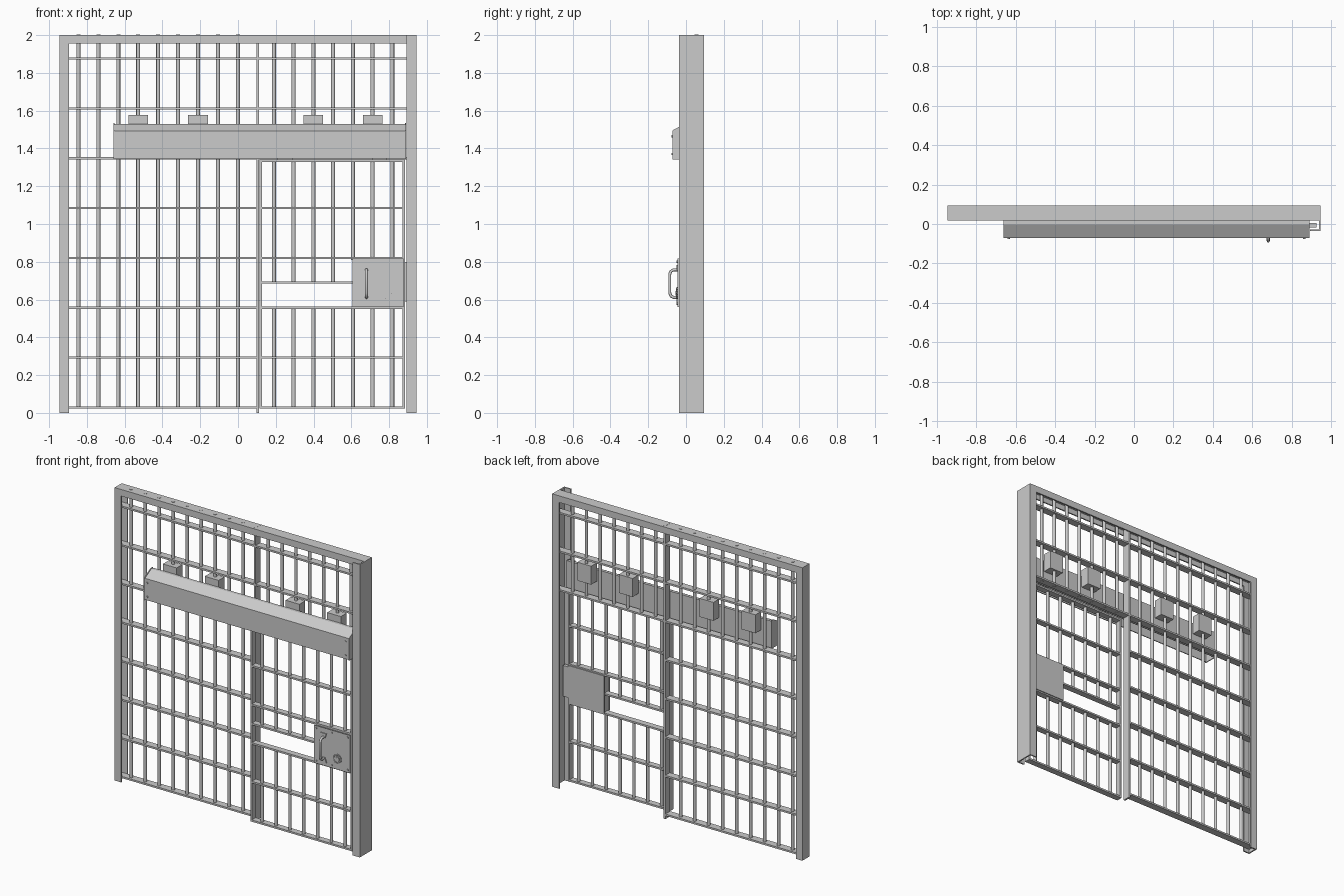
import bpy, bmesh, math
from mathutils import Vector, Matrix

if "Cube" in bpy.data.objects:
    bpy.data.objects.remove(bpy.data.objects["Cube"])


def finish(name, bm, smooth=False):
    bmesh.ops.recalc_face_normals(bm, faces=bm.faces)
    me = bpy.data.meshes.new(name)
    bm.to_mesh(me)
    bm.free()
    ob = bpy.data.objects.new(name, me)
    bpy.context.collection.objects.link(ob)
    if smooth:
        bpy.ops.object.select_all(action='DESELECT')
        ob.select_set(True)
        bpy.context.view_layer.objects.active = ob
        bpy.ops.object.shade_smooth_by_angle(angle=math.radians(40))
    return ob


def add_box(bm, x, y, z):
    size = Vector((x[1] - x[0], y[1] - y[0], z[1] - z[0]))
    mid = Vector((sum(x) / 2, sum(y) / 2, sum(z) / 2))
    bmesh.ops.create_cube(bm, size=1, matrix=Matrix.Translation(mid) @ Matrix.Diagonal((*size, 1)))


def boxes(name, items):
    bm = bmesh.new()
    for it in items:
        add_box(bm, *it)
    return finish(name, bm)


def add_rod(bm, a, b, r, seg=12):
    a, b = Vector(a), Vector(b)
    rot = (b - a).to_track_quat('Z', 'Y').to_matrix().to_4x4()
    bmesh.ops.create_cone(bm, cap_ends=True, segments=seg, radius1=r, radius2=r,
                          depth=(b - a).length, matrix=Matrix.Translation((a + b) / 2) @ rot)


def rods(name, items, seg=12):
    bm = bmesh.new()
    for a, b, r in items:
        add_rod(bm, a, b, r, seg)
    return finish(name, bm, True)


def prism(name, profile, axis_map, lo, hi):
    """Extrude a closed 2D profile; axis_map turns (u, v, w) into xyz."""
    bm = bmesh.new()
    ends = [[bm.verts.new(axis_map(u, v, w)) for u, v in profile] for w in (lo, hi)]
    n = len(profile)
    bm.faces.new(ends[0])
    bm.faces.new(ends[1])
    for i in range(n):
        j = (i + 1) % n
        bm.faces.new((ends[0][i], ends[0][j], ends[1][j], ends[1][i]))
    return finish(name, bm)


def channel(a0, a1, y0, y1, t=0.009):
    """C section: web at a0, open towards a1."""
    s = t if a1 > a0 else -t
    return [(a0, y0), (a1, y0), (a1, y0 + t), (a0 + s, y0 + t),
            (a0 + s, y1 - t), (a1, y1 - t), (a1, y1), (a0, y1)]


# Outer frame: three inward facing channels, the right one deeper to receive the door
FY, BY = 0.018, 0.094
prism('left_post', channel(-0.945, -0.895, FY, BY), lambda u, v, w: (u, v, w), 0, 2)
prism('right_post', channel(0.945, 0.892, -0.036, BY), lambda u, v, w: (u, v, w), 0, 2)
prism('top_rail', channel(2, 1.955, FY, BY), lambda u, v, w: (w, v, u), -0.937, 0.937)

# Fixed grille
CY = 0.056
levels = [0.029 + 0.2638 * i for i in range(8)]
flat = 0.006
boxes('fixed_cross_bars',
      [((-0.935, 0.1), (0.031, 0.081), (z - flat, z + flat)) for z in levels]
      + [((0.11, 0.935), (0.031, 0.081), (z - flat, z + flat)) for z in levels[5:]])
boxes('dividing_bar', [((0.099, 0.111), (0.03, 0.082), (0, 2.001))])
left_x = [-0.845 + 0.1056 * i for i in range(9)]
door_x = [0.19 + 0.1045 * i for i in range(7)]
rods('fixed_upright_bars',
     [((x, CY, 0.025), (x, CY, 2.002), 0.0105) for x in left_x]
     + [((x, CY, 1.34), (x, CY, 1.993), 0.0105) for x in door_x])

# Clamp blocks holding the track cover to the bars
boxes('clamp_blocks', [((x - 0.052, x + 0.052), (FY, 0.08), (1.45, 1.576))
                       for x in (left_x[3], left_x[6], door_x[2], door_x[5])])

# Track cover: folded sheet with a sloped top and open bottom, plus end caps
cover = [(0.018, 1.346), (0.018, 1.53), (-0.002, 1.53), (-0.07, 1.492), (-0.07, 1.346),
         (-0.064, 1.346), (-0.064, 1.488), (0.0, 1.524), (0.012, 1.524), (0.012, 1.346)]
prism('track_cover', cover, lambda u, v, w: (w, u, v), -0.655, 0.885)
cap = [(0.018, 1.342), (0.018, 1.534), (-0.003, 1.534), (-0.072, 1.495), (-0.072, 1.342)]
for side, x in (('left', -0.66), ('right', 0.884)):
    prism('track_cover_cap_' + side, cap, lambda u, v, w: (w, u, v), x, x + 0.006)
rods('cover_rivets', [((x, -0.069, z), (x, -0.076, z), 0.006)
                      for x in (-0.635, 0.862) for z in (1.37, 1.465)], 10)
boxes('track_rail', [((-0.655, 0.885), (-0.02, 0.012), (1.43, 1.445))])
boxes('door_hangers', [((x - 0.04, x + 0.04), (-0.013, -0.005), (1.33, 1.432)) for x in (0.25, 0.75)])

# Sliding door
DY = (-0.03, 0.012)
DC = -0.009
door_z = levels[:5] + [1.335]
boxes('door_frame',
      [((0.114, 0.126), DY, (0.023, 1.341)), ((0.872, 0.884), DY, (0.023, 1.341))]
      + [((0.126, 0.872), DY, (z - flat, z + flat)) for z in door_z]
      + [((0.126, 0.61), DY, (0.684, 0.696))])
uprights = []
for x in door_x:
    top_start = 0.69 if x < 0.6 else 0.81
    uprights += [((x, DC, 0.025), (x, DC, levels[2]), 0.0105),
                 ((x, DC, top_start), (x, DC, 1.335), 0.0105)]
rods('door_upright_bars', uprights)

# Lock case with cover plate, rivets and keeper
boxes('lock_case', [((0.61, 0.872), (-0.04, 0.014), (0.565, 0.812)),
                    ((0.605, 0.876), (-0.044, -0.038), (0.56, 0.817)),
                    ((0.605, 0.876), (0.012, 0.018), (0.56, 0.817))])
rods('lock_rivets', [((x, -0.043, z), (x, -0.049, z), 0.006)
                     for x in (0.622, 0.74, 0.86) for z in (0.578, 0.8)], 10)
boxes('lock_keeper', [((0.876, 0.925), (-0.018, 0.006), (0.59, 0.8))])

# Pull handle: rounded loop on two flared feet
cu = bpy.data.curves.new('pull_handle', 'CURVE')
cu.dimensions = '3D'
cu.bevel_depth = 0.008
cu.bevel_resolution = 2
cu.use_fill_caps = True
sp = cu.splines.new('POLY')
path = [(-0.042, 0.757), (-0.066, 0.757), (-0.079, 0.75), (-0.086, 0.735),
        (-0.086, 0.635), (-0.079, 0.618), (-0.066, 0.611), (-0.042, 0.611)]
sp.points.add(len(path) - 1)
for p, (y, z) in zip(sp.points, path):
    p.co = (0.68, y, z, 1)
sp.use_smooth = True
bpy.context.collection.objects.link(bpy.data.objects.new('pull_handle', cu))
for name, z, d in (('handle_foot_top', 0.75, 1), ('handle_foot_bottom', 0.618, -1)):
    foot = [(-0.01, 0), (0.01, 0), (0.022, 0.033 * d), (-0.022, 0.033 * d)]
    prism(name, foot, lambda u, v, w, z=z: (0.68 + u, w, z + v), -0.05, -0.043)

# Keyhole escutcheon: stepped disc, ring of studs and dark slot shape
kx, kz = 0.782, 0.634
studs = [((kx + 0.026 * math.cos(a), -0.045, kz + 0.026 * math.sin(a)),
          (kx + 0.026 * math.cos(a), -0.052, kz + 0.026 * math.sin(a)), 0.004)
         for a in [i * math.tau / 12 for i in range(12)]]
rods('keyhole_disc', [((kx, -0.043, kz), (kx, -0.048, kz), 0.032),
                      ((kx, -0.047, kz), (kx, -0.054, kz), 0.018)], 24)
rods('keyhole_studs', studs, 8)
boxes('keyhole_slot', [((kx - 0.004, kx + 0.004), (-0.056, -0.053), (kz - 0.012, kz + 0.01))])
